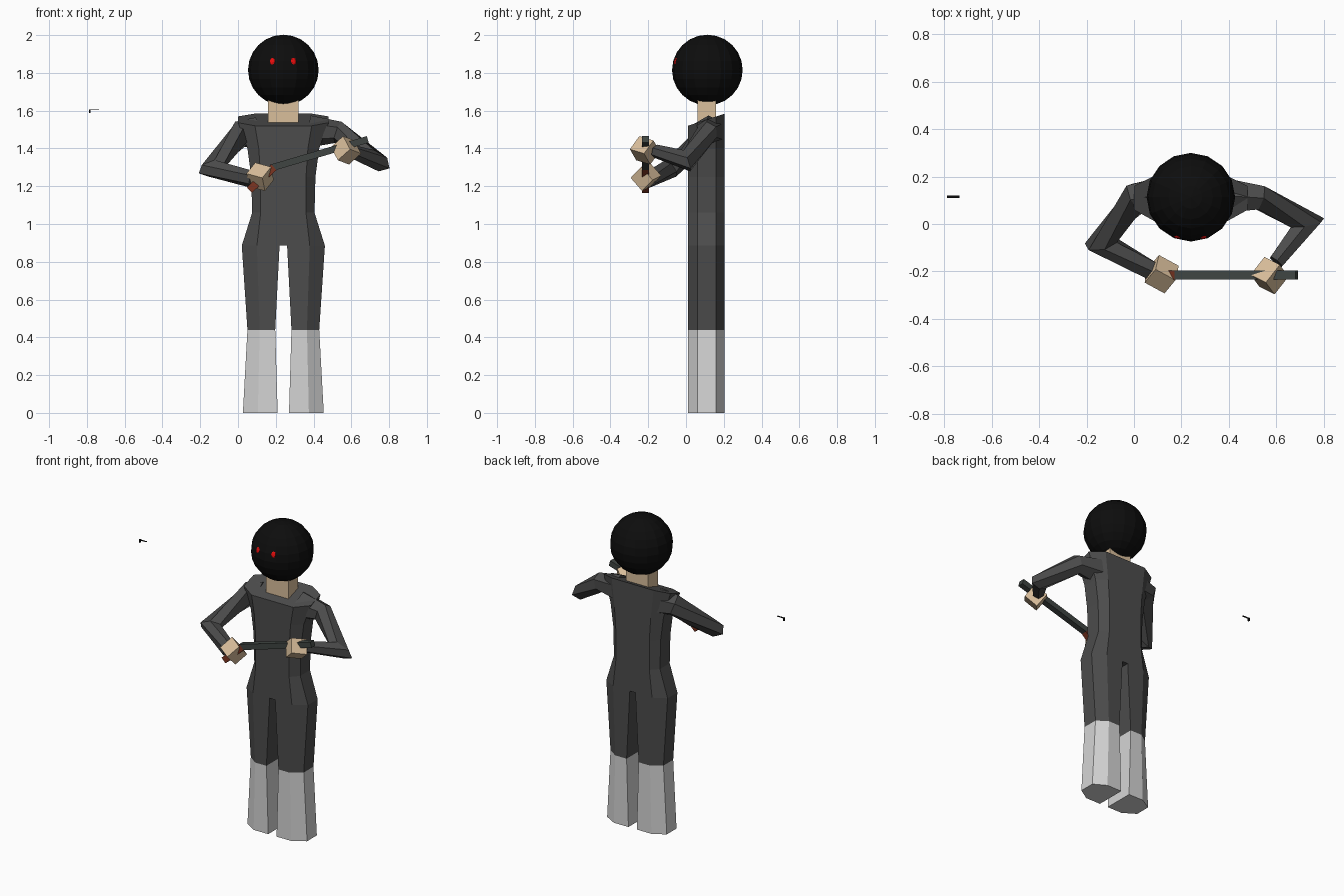
import bpy, bmesh, math
from mathutils import Vector, Matrix

if "Cube" in bpy.data.objects:
    bpy.data.objects.remove(bpy.data.objects["Cube"])

CX = 0.24  # centre line of the body


def material(name, rgb):
    m = bpy.data.materials.new(name)
    m.diffuse_color = (*rgb, 1)
    m.use_nodes = True
    m.node_tree.nodes["Principled BSDF"].inputs["Base Color"].default_value = m.diffuse_color
    return m


CLOTH = material("dark grey cloth", (0.072, 0.072, 0.072))
BOOT = material("light grey", (0.66, 0.66, 0.66))
SKIN = material("tan skin", (0.70, 0.52, 0.33))
BLACK = material("black", (0.004, 0.004, 0.004))
RED = material("red", (0.85, 0.004, 0.004))
BROWN = material("red brown", (0.20, 0.035, 0.015))
STEEL = material("dark steel", (0.05, 0.06, 0.055))


def finish(bm, name, mat):
    bmesh.ops.recalc_face_normals(bm, faces=bm.faces)
    me = bpy.data.meshes.new(name)
    bm.to_mesh(me)
    bm.free()
    me.materials.append(mat)
    ob = bpy.data.objects.new(name, me)
    bpy.context.collection.objects.link(ob)
    return ob


def loft(name, rings, mat):
    """Skin a list of point rings and cap both ends."""
    bm = bmesh.new()
    vs = [[bm.verts.new(p) for p in r] for r in rings]
    n = len(vs[0])
    for a, b in zip(vs, vs[1:]):
        for i in range(n):
            j = (i + 1) % n
            bm.faces.new((a[i], a[j], b[j], b[i]))
    bm.faces.new(vs[0])
    bm.faces.new(vs[-1])
    return finish(bm, name, mat)


def tube(name, pts, radii, mat, sides=6):
    """Mitred tube along a bent path."""
    pts = [Vector(p) for p in pts]
    rings = []
    for i, (p, r) in enumerate(zip(pts, radii)):
        a = (p - pts[i - 1]).normalized() if i else (pts[1] - p).normalized()
        b = (pts[i + 1] - p).normalized() if i < len(pts) - 1 else a
        t = (a + b).normalized()
        bend = b - a
        u = bend.normalized() if bend.length > 1e-4 else None
        side = t.cross(Vector((0, 0, 1))).normalized()
        up = side.cross(t)
        ring = []
        for k in range(sides):
            w = 2 * math.pi * (k + 0.5) / sides
            d = (side * math.cos(w) + up * math.sin(w)) * r
            if u:
                d += u * d.dot(u) * (1 / max(a.dot(t), 0.6) - 1)
            ring.append(p + d)
        rings.append(ring)
    return loft(name, rings, mat)


def box(name, centre, size, rot, mat):
    bm = bmesh.new()
    bmesh.ops.create_cube(bm, size=1, matrix=Matrix.Translation(centre)
                          @ rot.to_4x4() @ Matrix.Diagonal((*size, 1)))
    return finish(bm, name, mat)


def ball(name, centre, radii, segs, rings, mat, rot=Matrix.Identity(3)):
    bm = bmesh.new()
    bmesh.ops.create_uvsphere(bm, u_segments=segs, v_segments=rings, radius=1,
                              matrix=Matrix.Translation(centre) @ rot.to_4x4()
                              @ Matrix.Diagonal((*radii, 1)))
    return finish(bm, name, mat)


# Legs: half-hexagon sections, dark above the knee and light below
def leg_ring(z, outer, mid, inner, flip):
    pts = [(outer, .06), (mid, .01), (inner, .01), (inner, .205), (mid, .205), (outer, .16)]
    return [(2 * CX - x if flip else x, y, z) for x, y in pts]


foot, knee, hip = (0, .026, .105, .21), (.44, .05, .115, .197), (.885, .02, .10, .22)
for side, flip in (("right", False), ("left", True)):
    loft(side + "_boot", [leg_ring(*foot, flip), leg_ring(*knee, flip)], BOOT)
    loft(side + "_thigh", [leg_ring(*knee, flip), leg_ring(*hip, flip)], CLOTH)


# Torso: octagonal sections, shoulder top sloping up to the back
def torso_ring(z, outer, mid, slope=0.0):
    half = [(outer, .06), (mid, .01)]
    pts = half + [(2 * CX - x, y) for x, y in reversed(half)]
    pts += [(2 * CX - outer, .16), (2 * CX - mid, .205), (mid, .205), (outer, .16)]
    return [(x, y, z + slope * (y - .01)) for x, y in pts]


loft("torso", [torso_ring(.885, .02, .10), torso_ring(1.06, .075, .12),
               torso_ring(1.25, .07, .12), torso_ring(1.40, .05, .11),
               torso_ring(1.52, .0, .09, .33)], CLOTH)

# Neck and head
box("neck", (CX, .11, 1.60), (.16, .10, .16), Matrix.Identity(3), SKIN)
HEAD = Vector((CX, .113, 1.815))
ball("head", HEAD, (.187,) * 3, 16, 12, BLACK)
for name, dx in (("right_eye", -.06), ("left_eye", .055)):
    d = Vector((dx, -.17, .047)).normalized()
    rot = d.to_track_quat('Z', 'Y').to_matrix()
    ball(name, HEAD + d * .184, (.015, .019, .005), 8, 4, RED, rot)

# Arms bent forward to hold the sword
tube("right_arm", [(.10, .12, 1.48), (.01, .11, 1.475), (-.14, -.08, 1.295), (.08, -.20, 1.235)],
     (.085, .068, .052, .045), CLOTH)
tube("left_arm", [(.38, .12, 1.49), (.53, .112, 1.485), (.732, .005, 1.335), (.60, -.16, 1.385)],
     (.085, .057, .05, .036), CLOTH)

# Hands: cubes turned about the forearm
for name, c, d in (("right_hand", (.117, -.212, 1.25), (.22, -.12, -.06)),
                   ("left_hand", (.572, -.218, 1.39), (-.13, -.165, .05))):
    rot = Vector(d).to_track_quat('Z', 'Y').to_matrix() @ Matrix.Rotation(math.radians(40), 3, 'Z')
    box(name, c, (.093, .093, .098), rot, SKIN)


# Sword: bars in the plane y = -0.215
def bar(name, x0, z0, x1, z1, height, depth, mat):
    rot = Matrix.Rotation(-math.atan2(z1 - z0, x1 - x0), 3, 'Y')
    box(name, ((x0 + x1) / 2, -.215, (z0 + z1) / 2),
        (math.hypot(x1 - x0, z1 - z0), depth, height), rot, mat)


bar("sword_handle", .06, 1.18, .19, 1.30, .04, .038, BROWN)
bar("sword_blade", .175, 1.297, .687, 1.448, .036, .038, STEEL)

# Small loose hook floating beside the figure
I3 = Matrix.Identity(3)
box("loose_strip", (-.763, .115, 1.604), (.052, .011, .002), I3, BLACK)
box("loose_tab", (-.785, .115, 1.597), (.008, .011, .02), I3, BLACK)
